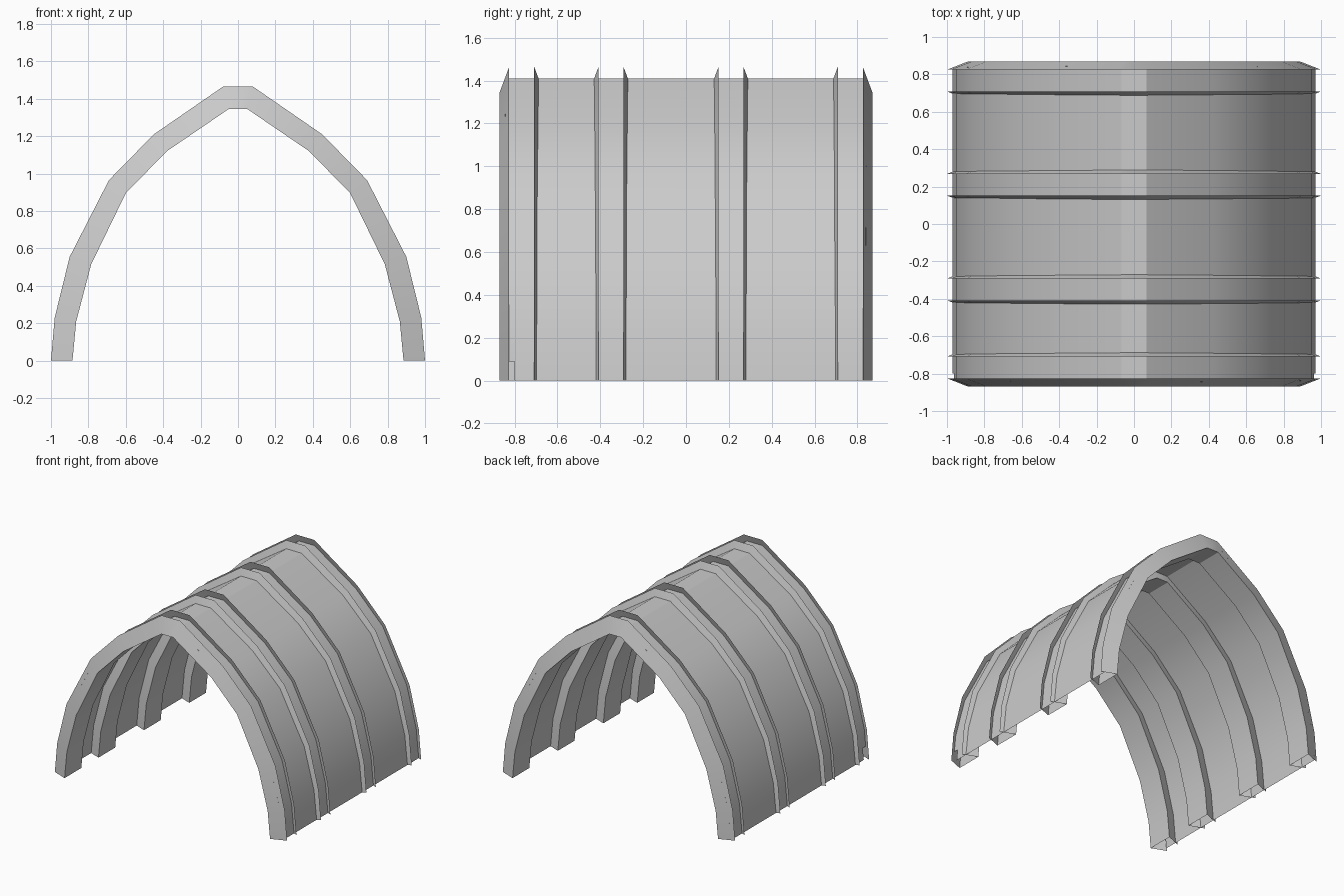
import bpy, bmesh, math

cube = bpy.data.objects.get("Cube")
if cube:
    bpy.data.objects.remove(cube, do_unlink=True)

# One plain grey for the whole shelter
grey = bpy.data.materials.new("matte grey")
grey.use_nodes = True
grey.diffuse_color = (0.6, 0.6, 0.6, 1)
grey.node_tree.nodes["Principled BSDF"].inputs["Base Color"].default_value = (0.6, 0.6, 0.6, 1)

# Half arch, foot to crown, as (x, z)
OUTER = [(1, 0), (0.98, 0.23), (0.9, 0.555), (0.69, 0.965), (0.45, 1.21), (0.08, 1.465)]
INNER = [(0.885, 0), (0.865, 0.21), (0.785, 0.515), (0.6, 0.895), (0.38, 1.12), (0.05, 1.345)]
# How far the skin lies from the inner to the outer arch
SKIN = [0.75, 0.73, 0.7, 0.65, 0.6, 0.54]
LIP, BASE = 0.058, 0.103      # half widths of a rib at its outer lips and inner base
RIBS = [-0.767, -0.35, 0.21, 0.767]


def lerp(a, b, t):
    return a + (b - a) * t


def full_arch(half):
    """Mirror a half arch of (x, y, z) points into a whole one."""
    return half + [(-x, y, z) for x, y, z in reversed(half)]


def loft(name, rows):
    """Skin a sheet over matching arches."""
    bm = bmesh.new()
    grid = [[bm.verts.new(p) for p in full_arch(r)] for r in rows]
    for a, b in zip(grid, grid[1:]):
        for i in range(len(a) - 1):
            bm.faces.new((a[i], b[i], b[i + 1], a[i + 1]))
    mesh = bpy.data.meshes.new(name)
    bm.to_mesh(mesh)
    bm.free()
    mesh.materials.append(grey)
    obj = bpy.data.objects.new(name, mesh)
    bpy.context.collection.objects.link(obj)
    bpy.ops.object.select_all(action='DESELECT')
    obj.select_set(True)
    bpy.context.view_layer.objects.active = obj
    bpy.ops.object.shade_smooth_by_angle(angle=math.radians(30))
    return obj


def at(profile, y):
    return [(x, y, z) for x, z in profile]


# Ribs: channels open to the outside, with walls leaning in to sharp lips
for n, c in enumerate(RIBS):
    loft(f"rib_{n + 1}", [at(OUTER, c - LIP), at(INNER, c - BASE),
                          at(INNER, c + BASE), at(OUTER, c + LIP)])

# Skin running through all ribs and ending on the outermost walls
skin = [(lerp(i[0], o[0], t), lerp(i[1], o[1], t)) for i, o, t in zip(INNER, OUTER, SKIN)]
ends = [lerp(RIBS[-1] + BASE, RIBS[-1] + LIP, t) for t in SKIN]
back_edge = [(x, y, z) for (x, z), y in zip(skin, ends)]
loft("skin", [at(skin, -0.8), back_edge])

# Front strip of the skin, notched at the feet
foot = (lerp(skin[0][0], skin[1][0], 0.4), lerp(skin[0][1], skin[1][1], 0.4))
strip = [foot] + skin[1:]
front_edge = [(x, -y, z) for (x, z), y in zip(strip, ends)]
loft("skin_front_strip", [front_edge, at(strip, -0.8)])
